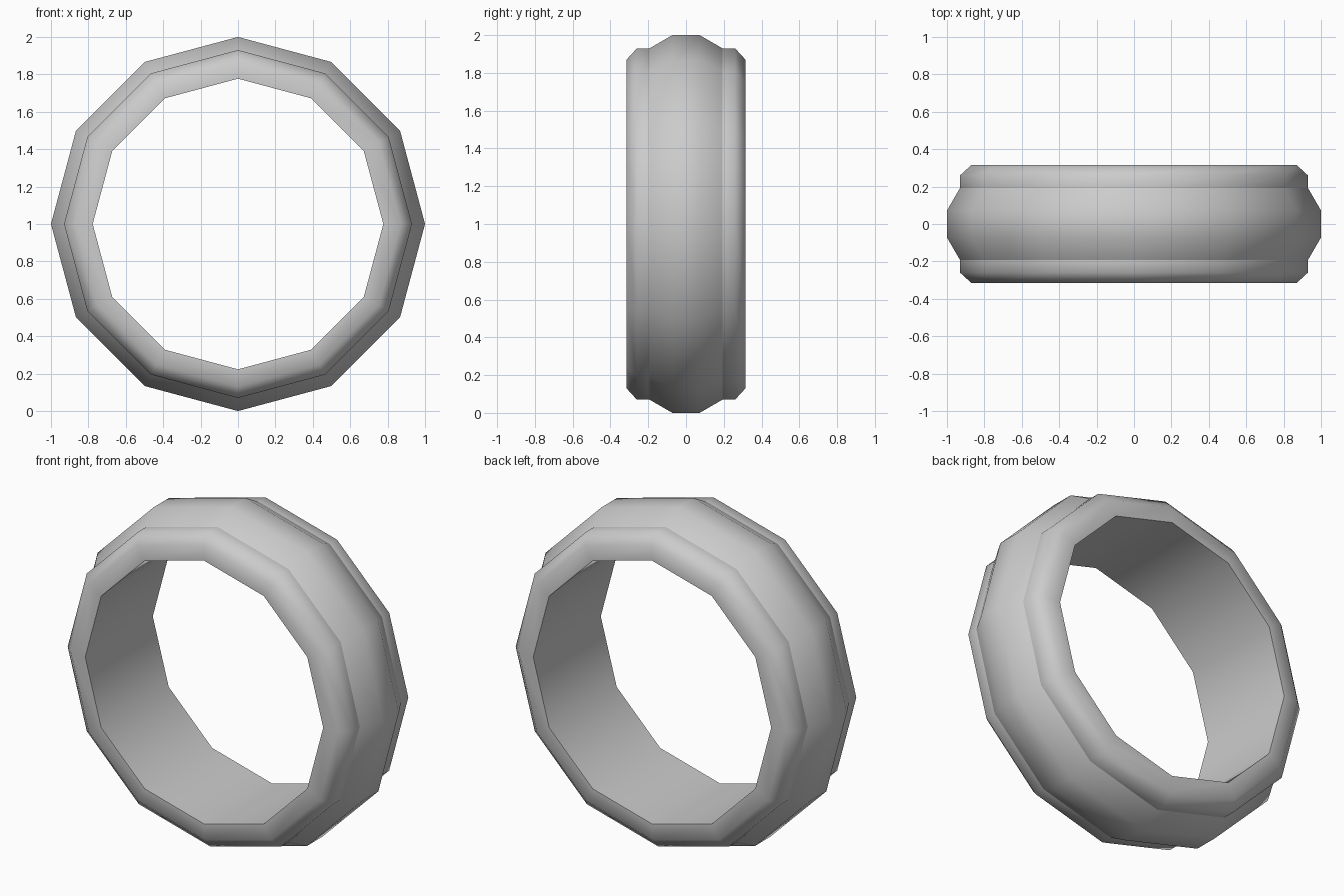
import bpy, bmesh
from math import sin, cos, pi

if "Cube" in bpy.data.objects:
    bpy.data.objects.remove(bpy.data.objects["Cube"])

SIDES = 12
CENTRE_Z = 1.0

# Half cross-section (radius, y, sharp rim?), mirrored to make the closed profile
half = [(1.0, 0.072, False), (0.93, 0.193, True), (0.93, 0.26, False),
        (0.87, 0.315, False), (0.777, 0.315, True)]
profile = half + [(r, -y, s) for r, y, s in reversed(half)]

# Band: sweep the profile around the y axis
bm = bmesh.new()
rings = []
for r, y, _ in profile:
    rings.append([bm.verts.new((r * sin(2 * pi * i / SIDES), y,
                                CENTRE_Z + r * cos(2 * pi * i / SIDES)))
                  for i in range(SIDES)])
for k in range(len(rings)):
    a, b = rings[k], rings[(k + 1) % len(rings)]
    for i in range(SIDES):
        j = (i + 1) % SIDES
        bm.faces.new((a[i], a[j], b[j], b[i])).smooth = True
bmesh.ops.recalc_face_normals(bm, faces=bm.faces)

# Crisp grooves and inner rims, everything else smooth
for ring, (_, _, sharp) in zip(rings, profile):
    if sharp:
        for i in range(SIDES):
            bm.edges.get((ring[i], ring[(i + 1) % SIDES])).smooth = False

mesh = bpy.data.meshes.new("ring_band")
bm.to_mesh(mesh)
bm.free()
bpy.context.collection.objects.link(bpy.data.objects.new("ring_band", mesh))
